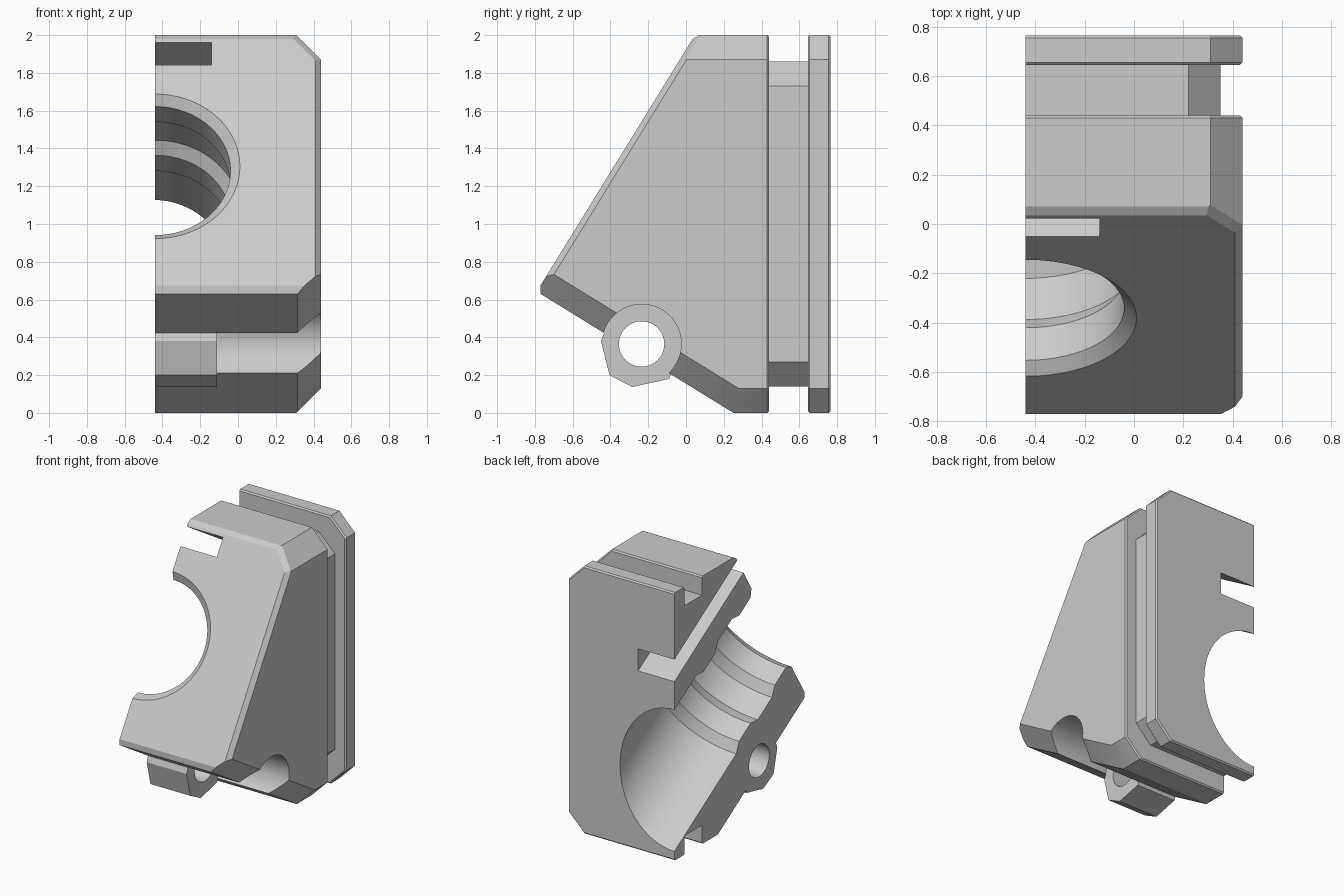
import bpy, bmesh, math
from mathutils import Vector, Matrix

cube = bpy.data.objects.get("Cube")
if cube:
    bpy.data.objects.remove(cube, do_unlink=True)

grey = bpy.data.materials.new("light_grey")
grey.use_nodes = True
grey.diffuse_color = (0.6, 0.6, 0.6, 1)
grey.node_tree.nodes["Principled BSDF"].inputs["Base Color"].default_value = (0.6, 0.6, 0.6, 1)

TILT = math.radians(31.67)
AXIS = Vector((0, math.cos(TILT), -math.sin(TILT)))   # bore direction, into the body
UP = Vector((0, math.sin(TILT), math.cos(TILT)))      # up along the sloped face
CUT = -0.44                                           # plane of the flat split face
OVER = -0.7                                           # parts overrun it, then are trimmed
BORE = Vector((CUT, -0.381, 1.305))
PIVOT = Vector((0, -0.235, 0.365))


def finish(bm, name):
    bmesh.ops.recalc_face_normals(bm, faces=bm.faces)
    mesh = bpy.data.meshes.new(name)
    bm.to_mesh(mesh)
    bm.free()
    mesh.materials.append(grey)
    obj = bpy.data.objects.new(name, mesh)
    bpy.context.collection.objects.link(obj)
    return obj


def box_mesh(lo, hi):
    bm = bmesh.new()
    bmesh.ops.create_cube(bm, size=1)
    lo, hi = Vector(lo), Vector(hi)
    for v in bm.verts:
        v.co = (lo + hi) / 2 + v.co * (hi - lo)
    return bm


def slice_off(bm, plane):
    """Remove everything beyond a plane given as (normal, distance)."""
    n, d = plane
    geom = bm.verts[:] + bm.edges[:] + bm.faces[:]
    res = bmesh.ops.bisect_plane(bm, geom=geom, plane_co=n * (d / n.length_squared),
                                 plane_no=n, clear_outer=True)
    edges = [e for e in res["geom_cut"] if isinstance(e, bmesh.types.BMEdge)]
    if edges:
        bmesh.ops.contextual_create(bm, geom=edges)


def between(a, b, size):
    """Chamfer plane across the corner of two planes."""
    return (a[0] + b[0], a[1] + b[1] - size)


def block(name, x, y0, y1, z0, z1, extra=(), ease=()):
    """Block with two chamfered corners and optional eased ends."""
    bm = box_mesh((OVER, y0, z0), (x, y1, z1))
    right = (Vector((1, 0, 0)), x)
    top = (Vector((0, 0, 1)), z1)
    base = (Vector((0, 0, -1)), -z0)
    corners = [between(right, top, 0.13), between(right, base, 0.13)]
    for p in list(extra) + corners:
        slice_off(bm, p)
    for n, d in corners:
        corners_unit = (n.normalized(), d / n.length)
        for end in ease:
            slice_off(bm, between(corners_unit, end, 0.01))
    for side in (right, top, base):
        for end in ease:
            slice_off(bm, between(side, end, 0.01))
    return finish(bm, name)


def prism(name, points, x0, x1):
    """Extrude a (y, z) outline along x."""
    bm = bmesh.new()
    face = bm.faces.new([bm.verts.new((x0, y, z)) for y, z in points])
    new = bmesh.ops.extrude_face_region(bm, geom=[face])["geom"]
    bmesh.ops.translate(bm, vec=(x1 - x0, 0, 0),
                        verts=[v for v in new if isinstance(v, bmesh.types.BMVert)])
    return finish(bm, name)


def rod(name, radius, x0, x1):
    ring = [math.tau * i / 64 for i in range(64)]
    return prism(name, [(PIVOT.y + radius * math.cos(a), PIVOT.z + radius * math.sin(a))
                        for a in ring], x0, x1)


def combine(target, tool, operation):
    mod = target.modifiers.new(tool.name, "BOOLEAN")
    mod.object, mod.operation, mod.solver = tool, operation, "EXACT"
    bpy.context.view_layer.objects.active = target
    bpy.ops.object.modifier_apply(modifier=mod.name)
    bpy.data.objects.remove(tool, do_unlink=True)


# Wedge body with sloped front, slanted underside and chamfered edges
tip = Vector((0, -0.77, 0.675))
right = (Vector((1, 0, 0)), 0.44)
top = (Vector((0, 0, 1)), 2.0)
slope = (-AXIS, -AXIS.dot(tip))
under = (-UP, -UP.dot(Vector((0, -0.77, 0.63))))
rear = (Vector((0, 1, 0)), 0.44)
top_corner = ((right[0] + top[0]).normalized(), (0.44 + 2.0 - 0.13) / math.sqrt(2))
body = block("clamp_half_body", 0.44, -0.77, 0.44, 0, 2,
             extra=[slope, under, between(right, under, 0.125), between(right, slope, 0.03),
                    between(top, slope, 0.02), between(top_corner, slope, 0.025)],
             ease=[rear])

# Recessed neck and rear flange
neck = block("neck", 0.35, 0.40, 0.70, 0.14, 1.86)
flange = block("flange", 0.44, 0.645, 0.765, 0, 2,
               ease=[(Vector((0, -1, 0)), -0.645), (Vector((0, 1, 0)), 0.765)])
# Faceted pivot boss under the body
boss = prism("pivot_boss", [(-0.45, 0.38), (-0.405, 0.20), (-0.285, 0.137), (-0.09, 0.18),
                            (-0.03, 0.33), (-0.05, 0.46), (-0.235, 0.57), (-0.42, 0.46)],
             OVER, -0.11)
for part in (neck, flange, boss):
    combine(body, part, "UNION")

# Ribbed bore, lathed around the tilted axis
profile = [(-0.4, 0), (-0.4, 0.45), (0, 0.45), (0.045, 0.4), (0.2, 0.4), (0.27, 0.45),
           (0.466, 0.45), (0.536, 0.4), (0.696, 0.4), (0.766, 0.45), (1.9, 0.45), (1.9, 0)]
bm = bmesh.new()
verts = [bm.verts.new(BORE + AXIS * s + UP * r) for s, r in profile]
edges = [bm.edges.new(pair) for pair in zip(verts, verts[1:])]
bmesh.ops.spin(bm, geom=verts + edges, cent=BORE, axis=AXIS, angle=math.tau,
               steps=96, use_merge=True)
bmesh.ops.remove_doubles(bm, verts=bm.verts, dist=0.0005)
bore = finish(bm, "bore_cutter")

# Strap slot running parallel to the bore
bm = box_mesh((OVER - 0.1, -0.4, 0.63), (-0.14, 1.8, 0.77))
frame = Matrix((Vector((1, 0, 0)), AXIS, UP)).transposed()
for v in bm.verts:
    v.co = frame @ v.co + Vector((0, BORE.y, BORE.z))
slot = finish(bm, "slot_cutter")

# Round clearance channel, pivot hole and the flat split face
channel = rod("channel_cutter", 0.21, -0.11, 0.6)
hole = rod("hole_cutter", 0.12, OVER - 0.1, -0.05)
split = finish(box_mesh((-2, -2, -1), (CUT, 2, 3)), "split_cutter")
for cutter in (bore, slot, channel, hole, split):
    combine(body, cutter, "DIFFERENCE")

bpy.ops.object.select_all(action="DESELECT")
body.select_set(True)
bpy.context.view_layer.objects.active = body
bpy.ops.object.shade_smooth_by_angle(angle=math.radians(25))
